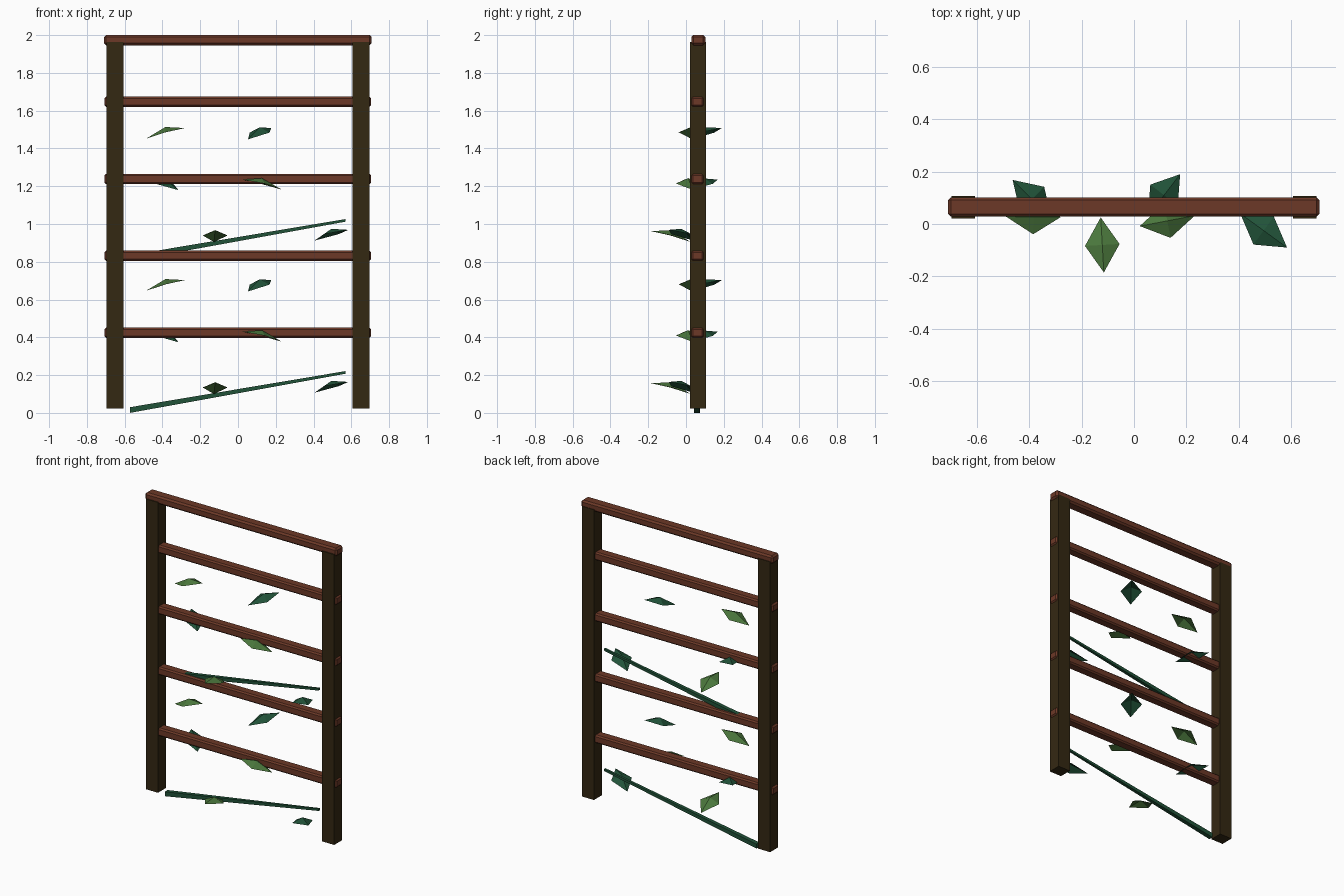
import bpy, bmesh
from mathutils import Vector

if "Cube" in bpy.data.objects:
    bpy.data.objects.remove(bpy.data.objects["Cube"])


def material(name, rgb):
    m = bpy.data.materials.new(name)
    m.diffuse_color = (*rgb, 1)
    m.use_nodes = True
    m.node_tree.nodes["Principled BSDF"].inputs["Base Color"].default_value = m.diffuse_color
    return m


POST = material("dark post wood", (0.034, 0.021, 0.006))
RAIL = material("red brown wood", (0.150, 0.040, 0.020))
LIGHT = material("light leaf green", (0.070, 0.185, 0.046))
DARK = material("dark leaf green", (0.015, 0.085, 0.040))


def add(name, bm, mat):
    bmesh.ops.recalc_face_normals(bm, faces=bm.faces)
    mesh = bpy.data.meshes.new(name)
    bm.to_mesh(mesh)
    bm.free()
    mesh.materials.append(mat)
    obj = bpy.data.objects.new(name, mesh)
    bpy.context.collection.objects.link(obj)
    return obj


def box(name, lo, hi, mat, bevel=0.0):
    lo, hi = Vector(lo), Vector(hi)
    bm = bmesh.new()
    bmesh.ops.create_cube(bm, size=1)
    for v in bm.verts:
        v.co = (lo + hi) / 2 + v.co * (hi - lo)
    if bevel:
        bmesh.ops.bevel(bm, geom=list(bm.edges), offset=bevel, segments=1,
                        affect='EDGES')
    return add(name, bm, mat)


def leaf(name, base, tip, mat):
    # Diamond folded up to a raised centre, half as wide as long
    base, tip = Vector(base), Vector(tip)
    mid = (base + tip) / 2
    d = (tip - base).normalized()
    side = Vector((-d.y, d.x, 0)).normalized() * 0.066
    lift = Vector((0, 0, 0.006))
    bm = bmesh.new()
    rim = [bm.verts.new(p) for p in (base, mid + lift - side, tip, mid + lift + side)]
    top = bm.verts.new(mid + Vector((0, 0, 0.034)))
    for i in range(4):
        bm.faces.new((rim[i], rim[(i + 1) % 4], top))
    return add(name, bm, mat)


def vine(name, start, end, r0, r1, mat):
    # Tapered four-sided stem
    bm = bmesh.new()
    rings = []
    for p, r in ((start, r0), (end, r1)):
        rings.append([bm.verts.new((p[0], p[1] + a * r, p[2] + b * r))
                      for a, b in ((-1, -1), (1, -1), (1, 1), (-1, 1))])
    a, b = rings
    for i in range(4):
        j = (i + 1) % 4
        bm.faces.new((a[i], a[j], b[j], b[i]))
    bm.faces.new(a)
    bm.faces.new(b)
    return add(name, bm, mat)


# Posts
for label, s in (("left", -1), ("right", 1)):
    box(f"{label}_post", (s * 0.652 - 0.045, 0.021, 0.022),
        (s * 0.652 + 0.045, 0.106, 1.963), POST)

# Rails
for i, z in enumerate((0.424, 0.832, 1.238, 1.647)):
    box(f"rail_{i + 1}", (-0.708, 0.028, z - 0.027), (0.705, 0.094, z + 0.027),
        RAIL, 0.009)
box("top_rail", (-0.71, 0.028, 1.946), (0.708, 0.102, 2.0), RAIL, 0.011)

# Climbing plant: the same stem and leaves on two levels
LEAVES = (
    ((-0.127, 0.025, 0.100), (-0.115, -0.185, 0.157), LIGHT),
    ((0.405, 0.040, 0.107), (0.584, -0.090, 0.164), DARK),
    ((0.232, 0.032, 0.377), (0.022, -0.008, 0.430), LIGHT),
    ((-0.315, 0.022, 0.374), (-0.463, 0.168, 0.430), DARK),
    ((-0.488, 0.028, 0.646), (-0.280, 0.026, 0.703), LIGHT),
    ((0.053, 0.030, 0.643), (0.176, 0.190, 0.703), DARK),
)
for level, dz in (("lower", 0.0), ("upper", 0.805)):
    vine(f"{level}_vine", (-0.572, 0.058, 0.015 + dz), (0.568, 0.048, 0.214 + dz),
         0.015, 0.007, DARK)
    for i, (b, t, m) in enumerate(LEAVES):
        up = Vector((0, 0, dz))
        leaf(f"{level}_leaf_{i + 1}", Vector(b) + up, Vector(t) + up, m)
